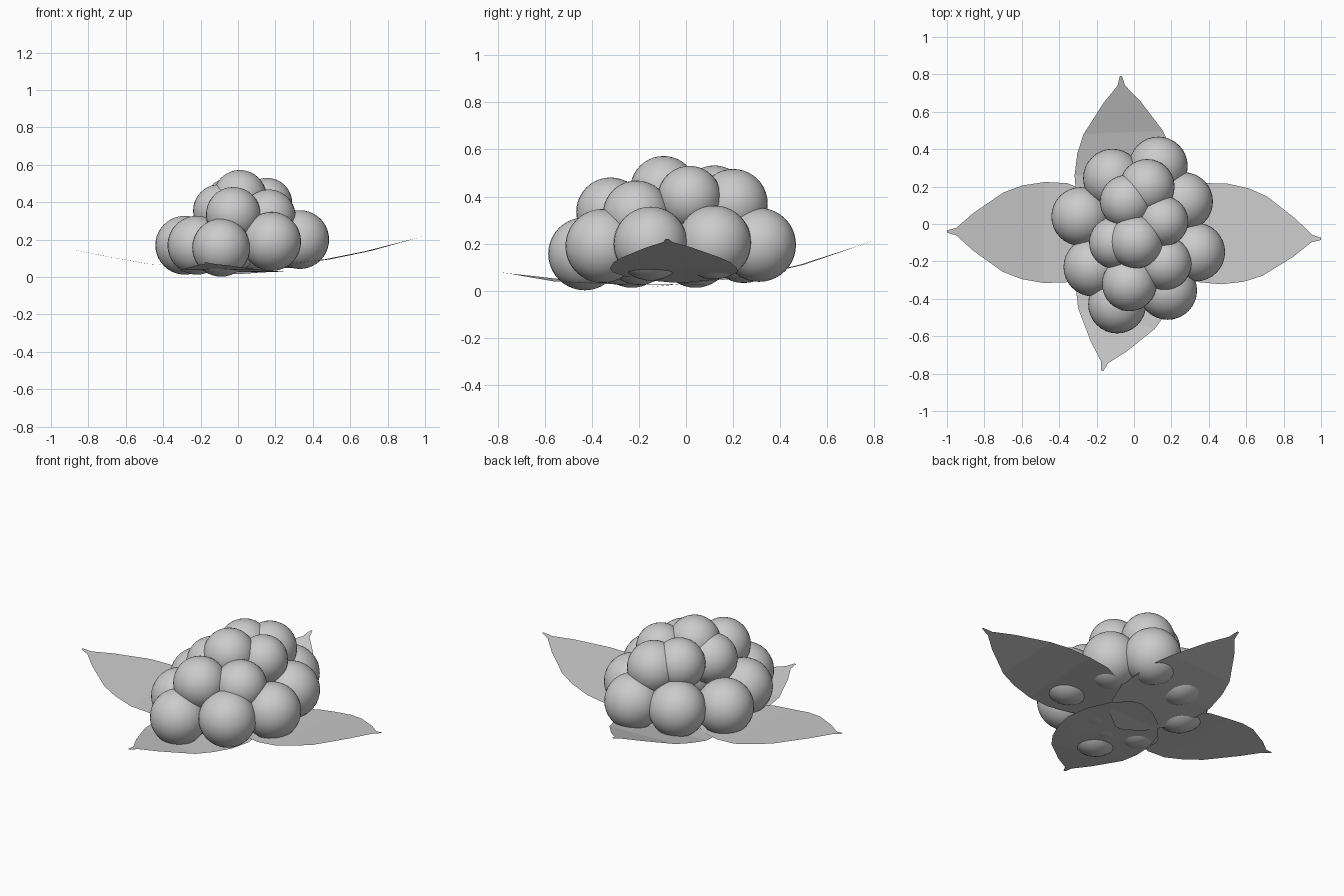
import bpy
import bmesh
from math import atan2
from mathutils import Vector, Matrix

if "Cube" in bpy.data.objects:
    bpy.data.objects.remove(bpy.data.objects["Cube"])


def add_object(name, bm, smooth):
    mesh = bpy.data.meshes.new(name)
    bm.to_mesh(mesh)
    bm.free()
    for p in mesh.polygons:
        p.use_smooth = smooth
    obj = bpy.data.objects.new(name, mesh)
    bpy.context.collection.objects.link(obj)
    return obj


# Berries: x, y, z, radius
lower_berries = [
    (0.13, 0.31, 0.195, 0.157), (-0.115, 0.245, 0.19, 0.157),
    (-0.285, 0.04, 0.17, 0.157), (0.265, 0.12, 0.205, 0.157),
    (0.33, -0.15, 0.20, 0.157), (-0.22, -0.23, 0.17, 0.157),
    (0.18, -0.355, 0.19, 0.157), (-0.09, -0.43, 0.157, 0.155),
    (0.10, -0.20, 0.18, 0.155), (-0.04, -0.28, 0.175, 0.15),
]
upper_berries = [
    (0.07, 0.20, 0.37, 0.147), (-0.04, 0.12, 0.39, 0.142),
    (0.155, 0.015, 0.395, 0.135), (0.01, -0.095, 0.43, 0.142),
    (-0.10, -0.10, 0.355, 0.14), (0.165, -0.21, 0.325, 0.143),
    (-0.025, -0.32, 0.335, 0.146),
]


def berry(name, x, y, z, r):
    bm = bmesh.new()
    bmesh.ops.create_uvsphere(bm, u_segments=32, v_segments=20, radius=r)
    bmesh.ops.translate(bm, verts=bm.verts, vec=(x, y, z))
    add_object(name, bm, True)


for i, b in enumerate(lower_berries):
    berry(f"lower_berry_{i + 1}", *b)
for i, b in enumerate(upper_berries):
    berry(f"upper_berry_{i + 1}", *b)

# Leaf outline: distance from tip, half width
outline = [(0, 0.006), (0.05, 0.02), (0.14, 0.10), (0.30, 0.212),
           (0.40, 0.25), (0.52, 0.27), (0.64, 0.265), (0.77, 0.215),
           (0.88, 0.13), (0.95, 0.03)]


def leaf(name, tip, root, heights):
    """Flat leaf from tip to root; heights are (distance, z) pairs."""
    tip, root = Vector(tip), Vector(root)
    axis = root - tip
    scale = axis.length / 0.95
    axis.normalize()
    side = Vector((-axis.y, axis.x))

    def height(s):
        for (a, za), (b, zb) in zip(heights, heights[1:]):
            if s <= b:
                return za + (zb - za) * (s - a) / (b - a)
        return heights[-1][1]

    bm = bmesh.new()
    rows = []
    for s, w in outline:
        c = tip + axis * s * scale
        rows.append([bm.verts.new((*(c + side * w * k), height(s)))
                     for k in (-1, 0, 1)])
    for r0, r1 in zip(rows, rows[1:]):
        for k in (0, 1):
            bm.faces.new((r0[k], r0[k + 1], r1[k + 1], r1[k]))
    bmesh.ops.recalc_face_normals(bm, faces=bm.faces)
    if sum(f.normal.z for f in bm.faces) < 0:
        bmesh.ops.reverse_faces(bm, faces=bm.faces)
    add_object(name, bm, False)


# Four leaves under the bunch
leaf("right_leaf", (1.0, -0.08), (0.05, -0.03),
     [(0, 0.22), (0.3, 0.14), (0.52, 0.095), (0.95, 0.035)])
leaf("left_leaf", (-1.0, -0.04), (-0.05, -0.05),
     [(0, 0.17), (0.3, 0.11), (0.52, 0.07), (0.95, 0.04)])
leaf("back_leaf", (-0.07, 0.79), (-0.03, -0.16),
     [(0, 0.21), (0.3, 0.11), (0.52, 0.06), (0.95, 0.015)])
leaf("front_leaf", (-0.17, -0.785), (0.07, 0.10),
     [(0, 0.078), (0.3, 0.04), (0.52, 0.03), (0.95, 0.025)])
